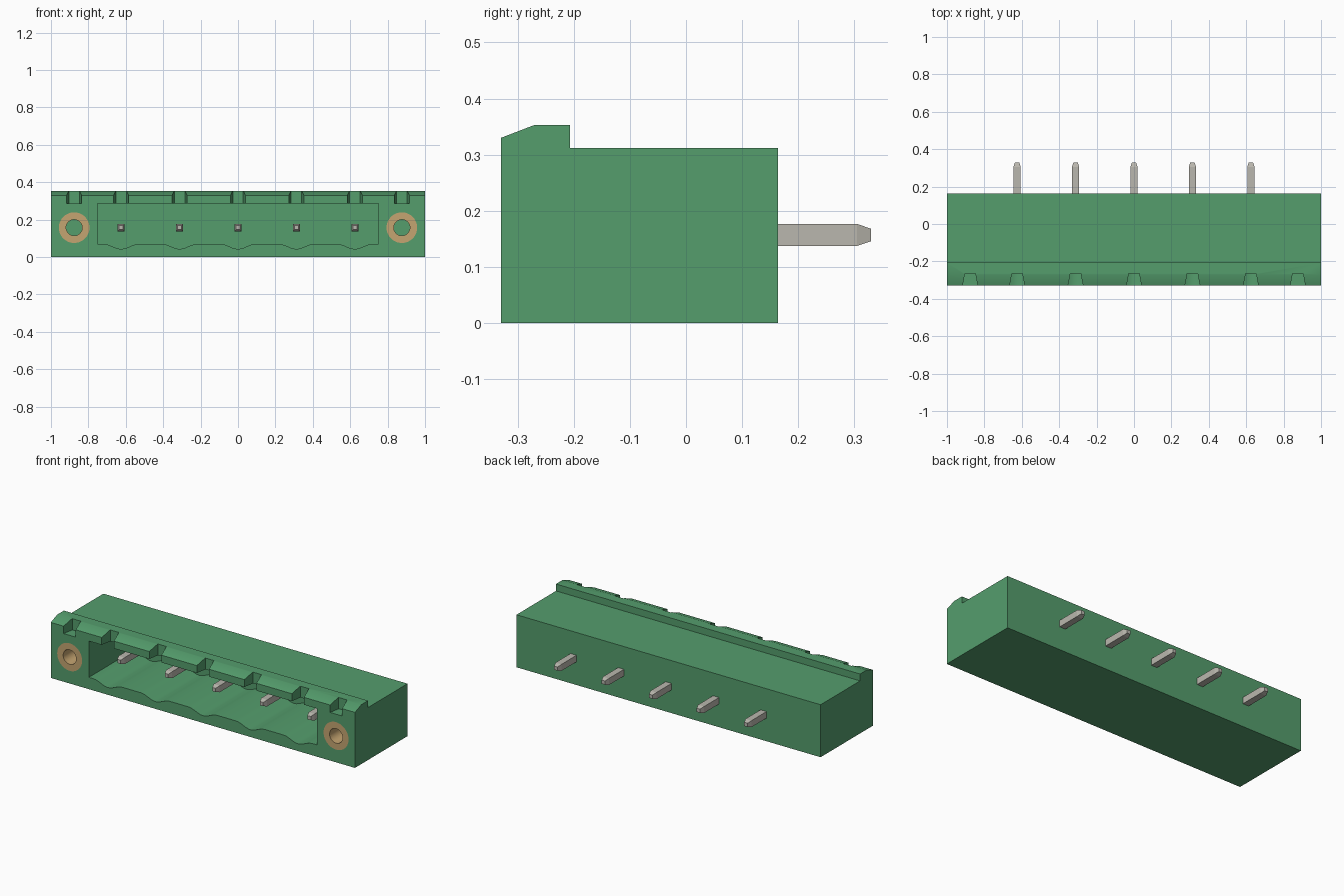
import bpy, bmesh, math
from mathutils import Matrix, Vector

cube = bpy.data.objects.get("Cube")
if cube:
    bpy.data.objects.remove(cube, do_unlink=True)


def material(name, rgb):
    m = bpy.data.materials.new(name)
    m.use_nodes = True
    m.diffuse_color = (*rgb, 1)
    m.node_tree.nodes["Principled BSDF"].inputs["Base Color"].default_value = (*rgb, 1)
    return m


GREEN = material("green plastic", (0.09, 0.34, 0.152))
METAL = material("tinned metal", (0.49, 0.475, 0.425))
BRASS = material("brass", (0.56, 0.375, 0.165))

PITCH, AXIS_Z, FRONT, ROOF = 0.3125, 0.157, -0.33, 0.286
PIN_X = [PITCH * i for i in range(-2, 3)]
FLANGE_X = (-0.876, 0.876)


def finish(bm, name, mat):
    bmesh.ops.recalc_face_normals(bm, faces=bm.faces)
    mesh = bpy.data.meshes.new(name)
    bm.to_mesh(mesh)
    bm.free()
    mesh.materials.append(mat)
    ob = bpy.data.objects.new(name, mesh)
    bpy.context.collection.objects.link(ob)
    return ob


def prism(name, points, offset, mat):
    """Extrude a closed 3D outline along an offset."""
    bm = bmesh.new()
    face = bm.faces.new([bm.verts.new(p) for p in points])
    new = bmesh.ops.extrude_face_region(bm, geom=[face])["geom"]
    bmesh.ops.translate(bm, vec=Vector(offset),
                        verts=[v for v in new if isinstance(v, bmesh.types.BMVert)])
    return finish(bm, name, mat)


def circle(x, y, r, n=40):
    return [(x + r * math.cos(math.tau * i / n), y, AXIS_Z + r * math.sin(math.tau * i / n))
            for i in range(n)]


def cut(target, cutter):
    mod = target.modifiers.new("cut", "BOOLEAN")
    mod.operation, mod.solver, mod.object = "DIFFERENCE", "EXACT", cutter
    bpy.context.view_layer.update()
    graph = bpy.context.evaluated_depsgraph_get()
    mesh = bpy.data.meshes.new_from_object(target.evaluated_get(graph))
    target.modifiers.clear()
    target.data = mesh
    bpy.data.objects.remove(cutter, do_unlink=True)


def smooth(ob):
    bpy.ops.object.select_all(action="DESELECT")
    ob.select_set(True)
    bpy.context.view_layer.objects.active = ob
    bpy.ops.object.shade_smooth_by_angle(angle=math.radians(30))


# Housing with the raised front lip
side = [(FRONT, 0), (0.164, 0), (0.164, 0.312), (-0.207, 0.312),
        (-0.207, 0.353), (-0.27, 0.353), (FRONT, 0.33)]
housing = prism("housing", [(-1, y, z) for y, z in side], (2, 0, 0), GREEN)

# Socket cavity with a scalloped floor under each pin
outline = [(-0.75, ROOF), (-0.75, 0.07)]
for x in PIN_X:
    for i in range(13):
        t = i / 6 - 1
        outline.append((x + 0.095 * t, 0.07 - 0.0135 * (1 + math.cos(math.pi * t))))
outline += [(0.75, 0.07), (0.75, ROOF)]
cut(housing, prism("cavity_cutter", [(x, FRONT - 0.05, z) for x, z in outline],
                   (0, 0.46, 0), GREEN))

# Tapered coding notches through the lip
for x in PIN_X + list(FLANGE_X):
    base = ROOF - 0.02 if x in PIN_X else ROOF
    plan = [(-0.0437, -0.35), (0.0437, -0.35), (0.028, -0.265), (-0.028, -0.265)]
    cut(housing, prism("notch_cutter", [(x + dx, y, base) for dx, y in plan],
                       (0, 0, 0.2), GREEN))

# Brass threaded inserts in the flanges
for x, label in zip(FLANGE_X, ("right", "left")):
    cut(housing, prism("insert_cutter", circle(x, FRONT - 0.05, 0.082), (0, 0.27, 0), GREEN))
    bm = bmesh.new()
    rings = [[bm.verts.new(p) for p in circle(x, y, r)]
             for y, r in ((FRONT, 0.082), (FRONT, 0.043), (-0.11, 0.043), (-0.11, 0.082))]
    for k in range(4):
        a, b = rings[k], rings[(k + 1) % 4]
        for i in range(len(a)):
            j = (i + 1) % len(a)
            bm.faces.new((a[i], a[j], b[j], b[i]))
    smooth(finish(bm, label + "_brass_insert", BRASS))
smooth(housing)

# Square contact pins, chamfered at both ends
for n, x in enumerate(PIN_X):
    bm = bmesh.new()
    loops = []
    for y, h in ((-0.225, 0.011), (-0.2, 0.0195), (0.305, 0.0195), (0.33, 0.011)):
        loops.append([bm.verts.new((x + sx * h, y, AXIS_Z + sz * h))
                      for sx, sz in ((-1, -1), (1, -1), (1, 1), (-1, 1))])
    for a, b in zip(loops, loops[1:]):
        for i in range(4):
            bm.faces.new((a[i], a[(i + 1) % 4], b[(i + 1) % 4], b[i]))
    bm.faces.new(loops[0])
    bm.faces.new(loops[-1])
    finish(bm, f"contact_pin_{n + 1}", METAL)
